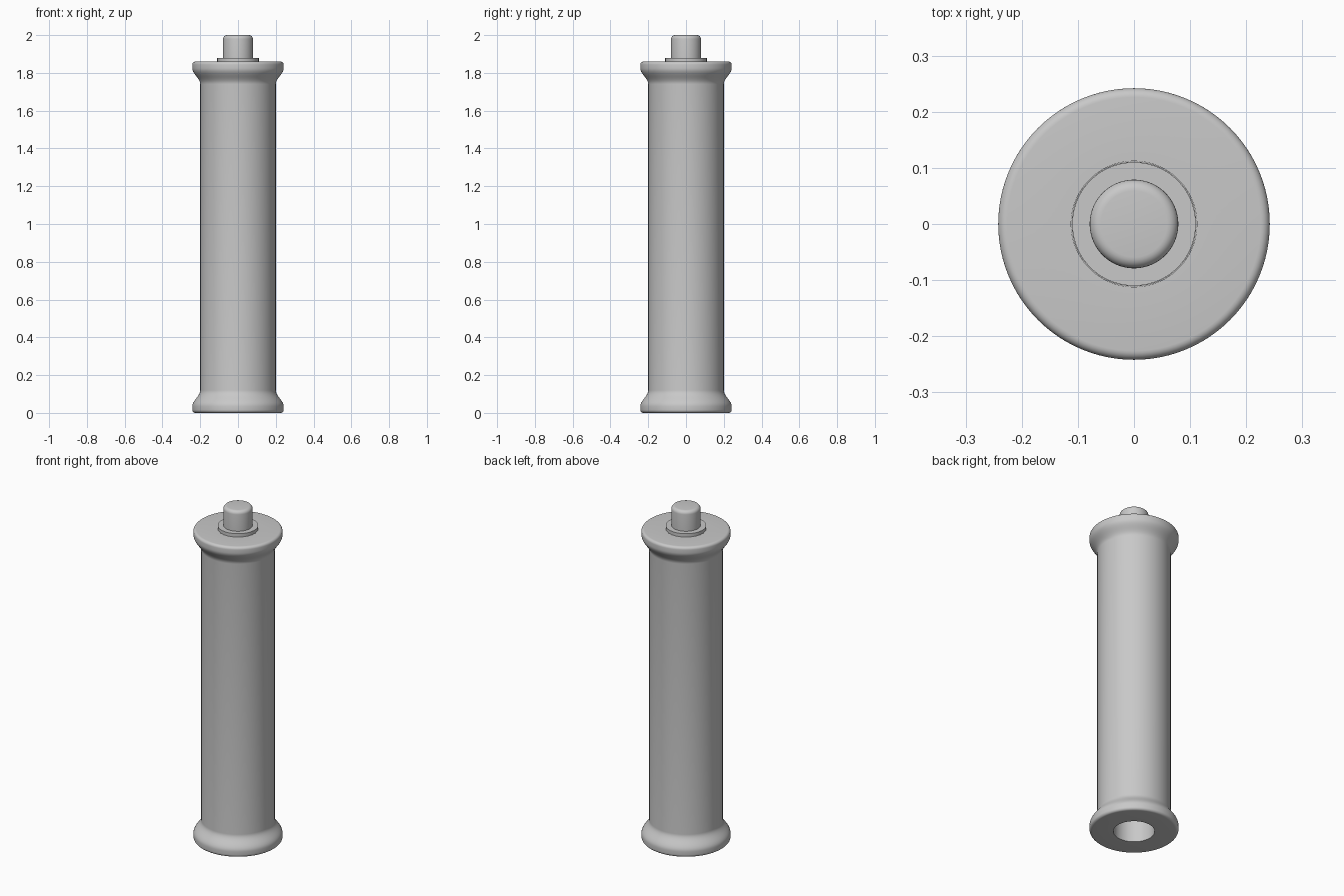
import bpy
import bmesh
import math
from mathutils import Matrix, Vector

cube = bpy.data.objects.get("Cube")
if cube:
    bpy.data.objects.remove(cube)

SEGMENTS = 96
grey = bpy.data.materials.new("light_grey")
grey.use_nodes = True
colour = (0.58, 0.58, 0.58, 1)
grey.diffuse_color = colour
grey.node_tree.nodes["Principled BSDF"].inputs["Base Color"].default_value = colour


def lathe(name, profile):
    """Revolve a closed (radius, height) outline around the z axis."""
    bm = bmesh.new()
    verts = [bm.verts.new((r, 0, z)) for r, z in profile]
    edges = [bm.edges.new((a, b)) for a, b in zip(verts, verts[1:] + verts[:1])]
    bmesh.ops.spin(bm, geom=verts + edges, cent=(0, 0, 0), axis=(0, 0, 1),
                   angle=math.tau, steps=SEGMENTS, use_merge=False)
    bmesh.ops.remove_doubles(bm, verts=bm.verts, dist=0.0001)
    bmesh.ops.dissolve_degenerate(bm, edges=bm.edges, dist=0.0001)
    bmesh.ops.recalc_face_normals(bm, faces=bm.faces)
    mesh = bpy.data.meshes.new(name)
    bm.to_mesh(mesh)
    bm.free()
    mesh.materials.append(grey)
    obj = bpy.data.objects.new(name, mesh)
    bpy.context.collection.objects.link(obj)
    bpy.ops.object.select_all(action="DESELECT")
    obj.select_set(True)
    bpy.context.view_layer.objects.active = obj
    bpy.ops.object.shade_smooth_by_angle(angle=math.radians(35))
    return obj


def rounded(r, z, size, steps=6):
    """Quarter round from the side (r) to the top face (z)."""
    angles = [math.pi / 2 * i / steps for i in range(steps + 1)]
    return [(r - size + size * math.cos(a), z - size + size * math.sin(a))
            for a in angles]


# Flange outline: flat end, rounded rim, then an S-curve into the shaft
SHAFT, RIM, BORE, HEIGHT = 0.2, 0.242, 0.112, 1.86
rim = [(r, -z) for r, z in reversed(rounded(RIM, 0, 0.016))]
flare = []
for i in range(13):
    t = i / 12
    blend = (1 + math.cos(math.pi * t)) / 2
    flare.append((SHAFT + (RIM - SHAFT) * blend, 0.035 + 0.085 * t))
bottom = rim + flare
top = [(r, HEIGHT - z) for r, z in reversed(bottom)]

# Hollow shaft with a flange at each end
lathe("roller_body", [(BORE, 0)] + bottom + top + [(BORE, HEIGHT)])

# Stepped end plug seated in the bore
lathe("end_plug", [(0, 1.7), (0.1115, 1.7), (0.1115, HEIGHT), (0.11, HEIGHT),
                   (0.11, 1.88), (0.079, 1.88)]
      + rounded(0.079, 2.0, 0.02) + [(0, 2.0)])
